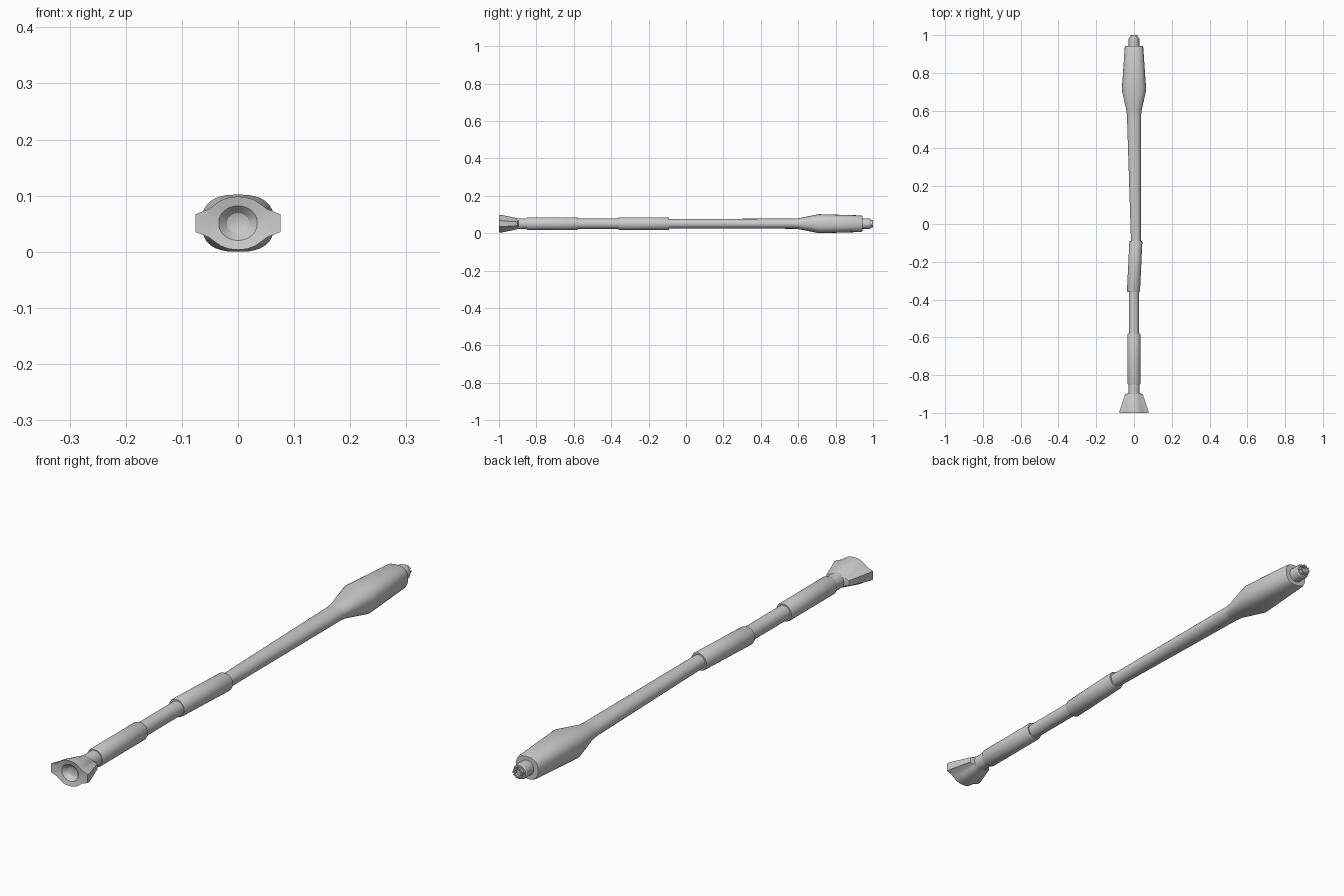
import bpy, bmesh, math

if "Cube" in bpy.data.objects:
    bpy.data.objects.remove(bpy.data.objects["Cube"])

ZC = 0.051  # height of the long axis


def finish(name, bm, angle=30):
    bmesh.ops.recalc_face_normals(bm, faces=bm.faces)
    me = bpy.data.meshes.new(name)
    bm.to_mesh(me)
    bm.free()
    for p in me.polygons:
        p.use_smooth = True
    me.set_sharp_from_angle(angle=math.radians(angle))
    ob = bpy.data.objects.new(name, me)
    bpy.context.collection.objects.link(ob)
    return ob


def loft(name, rings, angle=30):
    """Skin a list of equal-length point rings and cap both ends."""
    bm = bmesh.new()
    rows = [[bm.verts.new(p) for p in ring] for ring in rings]
    n = len(rows[0])
    for a, b in zip(rows, rows[1:]):
        for i in range(n):
            j = (i + 1) % n
            bm.faces.new((a[i], a[j], b[j], b[i]))
    bm.faces.new(rows[0])
    bm.faces.new(rows[-1])
    return finish(name, bm, angle)


def ring(y, rx, rz=None, cx=0.0, power=2.0, n=32):
    """Superellipse cross-section; power 2 is a plain ellipse."""
    rz = rx if rz is None else rz
    pts = []
    for i in range(n):
        t = 2 * math.pi * i / n
        c, s = math.cos(t), math.sin(t)
        pts.append((cx + rx * math.copysign(abs(c) ** (2 / power), c), y,
                    ZC + rz * math.copysign(abs(s) ** (2 / power), s)))
    return pts


# Sleeves with chamfered ends; the second one leans sideways
def sleeve(name, y0, y1, x0=0.0, x1=0.0):
    prof = [(0, .029), (0, .032), (.006, .0345), (y1 - y0 - .006, .0345),
            (y1 - y0, .032), (y1 - y0, .029)]
    loft(name, [ring(y0 + d, r, cx=x0 + (x1 - x0) * d / (y1 - y0))
                for d, r in prof])


sleeve("rear_grip", -0.85, -0.58)
sleeve("middle_grip", -0.36, -0.09, -0.003, 0.010)

# Straight rods between the sleeves
loft("neck_rod", [ring(-0.93, .029), ring(-0.84, .029)])
loft("lower_rod", [ring(-0.60, .027), ring(-0.34, .027)])

# Long shaft, widening sideways towards the head
loft("upper_shaft", [ring(-0.11, .026, cx=.010), ring(-0.09, .026, cx=.010),
                     ring(0.60, .038, .027)])

# Swollen head with flattened sides
loft("head", [ring(0.57, .037, .027), ring(0.60, .040, .029, power=2.1),
              ring(0.71, .0645, .051, power=2.6),
              ring(0.935, .049, .0445, power=2.5),
              ring(0.943, .046, .0415, power=2.5),
              ring(0.943, .036, .034)], 25)

# Collar at the tip and a small hollow crown
loft("tip_collar", [ring(0.93, .028), ring(0.982, .028), ring(0.987, .025),
                    ring(0.987, .019)])
loft("tip_socket", [ring(0.98, .018), ring(0.997, .018), ring(0.997, .013),
                    ring(0.986, .013)])
bm = bmesh.new()
for k in range(10):
    a, w = 2 * math.pi * k / 10, 0.16
    lo, hi = [[bm.verts.new((r * math.cos(a + s), y, ZC + r * math.sin(a + s)))
               for r, s in ((.013, -w), (.020, -w), (.020, w), (.013, w))]
              for y in (0.98, 1.0)]
    bm.faces.new(lo)
    bm.faces.new(hi)
    for i in range(4):
        j = (i + 1) % 4
        bm.faces.new((lo[i], lo[j], hi[j], hi[i]))
finish("tip_crown", bm)

# Flared end cap: round body with two side wings and a dished face
front = [(.0755, .016), (.052, .025), (.042, .033), (.030, .041),
         (.016, .046), (0, .0475)]
back = [(.046, .010), (.032, .014), (.027, .018), (.020, .023),
        (.010, .027), (0, .029)]


def full(quarter, y):
    q = quarter
    half = q + [(-x, z) for x, z in q[-2::-1]]
    pts = half + [(x, -z) for x, z in half[::-1]]
    return [(x, y, ZC + z) for x, z in pts]


rim = full(front, -1.0)


def dish(y, rx, rz):
    out = []
    for x, _, z in rim:
        t = math.atan2((z - ZC) / .0475, x / .06)
        out.append((rx * math.cos(t), y, ZC + rz * math.sin(t)))
    # The doubled bottom/top points stay distinct because rim has single poles
    return out


loft("flared_end", [dish(-.978, .010, .009), dish(-.981, .020, .018),
                    dish(-.996, .035, .031), rim, full(front, -0.988),
                    full(back, -0.90), dish(-.895, .028, .027)], 28)
